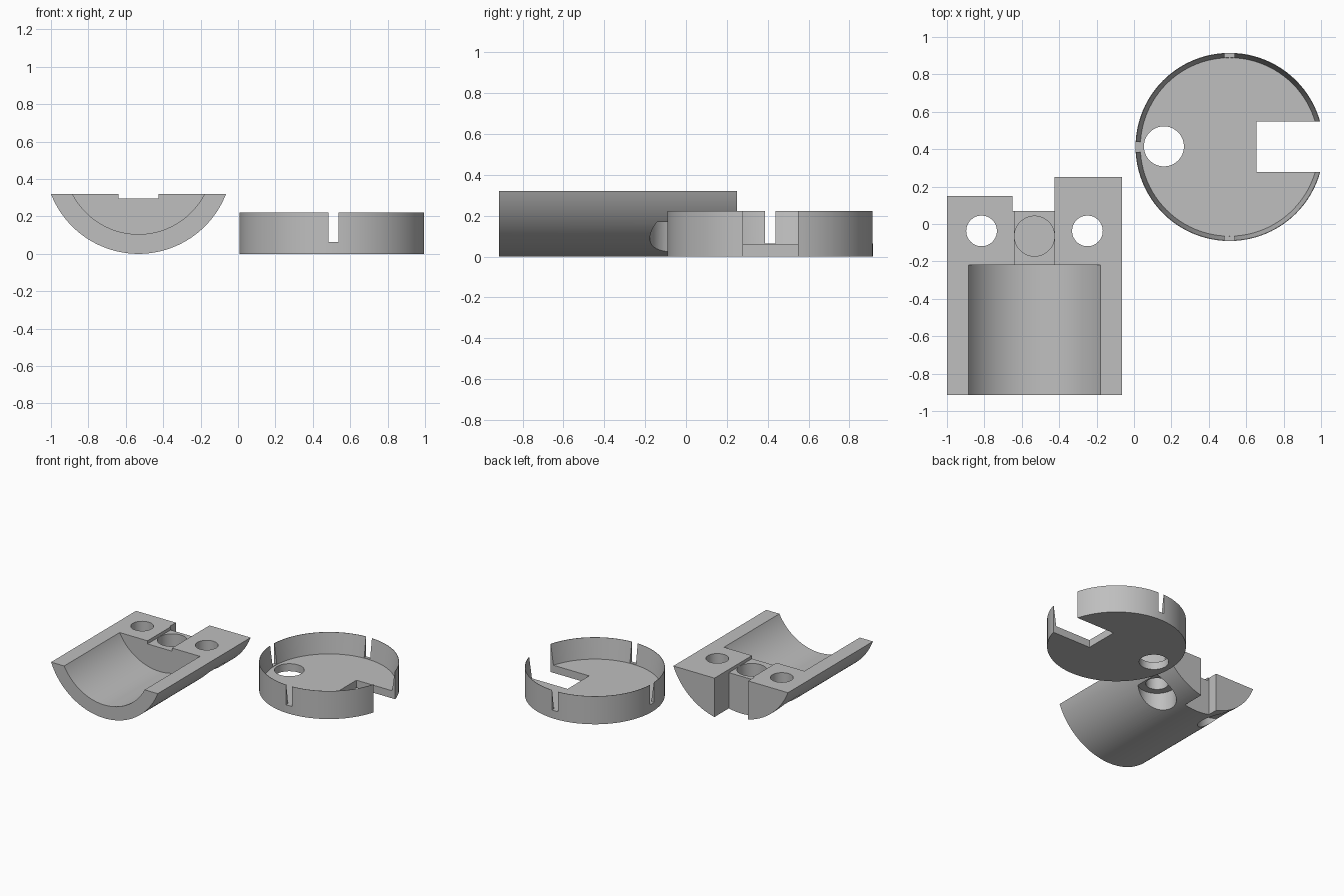
import bpy, bmesh, math
from mathutils import Matrix

if "Cube" in bpy.data.objects:
    bpy.data.objects.remove(bpy.data.objects["Cube"], do_unlink=True)

GREY = (0.52, 0.52, 0.52, 1.0)
mat = bpy.data.materials.new("plain_grey")
mat.use_nodes = True
mat.diffuse_color = GREY
mat.node_tree.nodes["Principled BSDF"].inputs["Base Color"].default_value = GREY


def make(name, bm):
    bmesh.ops.recalc_face_normals(bm, faces=bm.faces)
    mesh = bpy.data.meshes.new(name)
    bm.to_mesh(mesh)
    bm.free()
    mesh.materials.append(mat)
    obj = bpy.data.objects.new(name, mesh)
    bpy.context.collection.objects.link(obj)
    return obj


def box(x0, x1, y0, y1, z0, z1):
    bm = bmesh.new()
    size = Matrix.Diagonal((x1 - x0, y1 - y0, z1 - z0, 1))
    centre = Matrix.Translation(((x0 + x1) / 2, (y0 + y1) / 2, (z0 + z1) / 2))
    bmesh.ops.create_cube(bm, size=1, matrix=centre @ size)
    return make("box_cutter", bm)


def cylinder(name, x, y, z0, z1, r0, r1=None, sides=64):
    bm = bmesh.new()
    bmesh.ops.create_cone(bm, cap_ends=True, segments=sides, radius1=r0,
                          radius2=r0 if r1 is None else r1, depth=z1 - z0,
                          matrix=Matrix.Translation((x, y, (z0 + z1) / 2)))
    return make(name, bm)


def trough(name, radius, y0, y1, top):
    """Circular segment below a flat top, extruded along y."""
    bm = bmesh.new()
    half = math.acos((AXIS_Z - top) / radius)
    steps = 64
    angles = [half * (2 * i / steps - 1) for i in range(steps + 1)]
    ring = [bm.verts.new((CRADLE_X + radius * math.sin(a), y0,
                          AXIS_Z - radius * math.cos(a))) for a in angles]
    face = bm.faces.new(ring)
    moved = bmesh.ops.extrude_face_region(bm, geom=[face])["geom"]
    verts = [v for v in moved if isinstance(v, bmesh.types.BMVert)]
    bmesh.ops.translate(bm, verts=verts, vec=(0, y1 - y0, 0))
    return make(name, bm)


def cut(target, cutters):
    bpy.context.view_layer.objects.active = target
    for cutter in cutters:
        mod = target.modifiers.new("cut", 'BOOLEAN')
        mod.operation = 'DIFFERENCE'
        mod.solver = 'EXACT'
        mod.object = cutter
        bpy.ops.object.modifier_apply(modifier=mod.name)
        bpy.data.objects.remove(cutter, do_unlink=True)


def smooth(obj):
    bpy.ops.object.select_all(action='DESELECT')
    obj.select_set(True)
    bpy.context.view_layer.objects.active = obj
    bpy.ops.object.shade_smooth_by_angle(angle=math.radians(25))


# Half-round cradle with a wide bore
CRADLE_X, AXIS_Z, TOP = -0.532, 0.502, 0.32
cradle = trough("cradle", 0.502, -0.915, 0.25, TOP)
cutters = [
    trough("bore_cutter", 0.397, -1.0, -0.22, TOP + 0.05),
    box(-1.1, -0.64, 0.15, 0.4, -0.1, 0.5),          # shorter side block
    box(-0.65, -0.425, 0.07, 0.4, -0.1, 0.5),        # gap between the blocks
    box(-0.64, -0.425, -0.3, 0.2, 0.295, 0.5),       # shallow channel
    cylinder("pocket_cutter", CRADLE_X, -0.065, 0.19, 0.4, 0.107),
]
# Screw holes, widened from below
for x in (CRADLE_X - 0.283, CRADLE_X + 0.283):
    cutters.append(cylinder("screw_cutter", x, -0.037, -0.1, 0.5, 0.082))
    cutters.append(cylinder("screw_head_cutter", x, -0.037, -0.1, 0.17, 0.14))
cut(cradle, cutters)
smooth(cradle)

# Round cap with a thin tapered wall
CAP_X, CAP_Y, CAP_R, CAP_H, FLOOR = 0.511, 0.412, 0.503, 0.222, 0.06
cap = cylinder("round_cap", CAP_X, CAP_Y, 0, CAP_H, CAP_R, sides=96)
taper = 0.023 / (CAP_H - FLOOR)
cutters = [
    cylinder("cap_inside_cutter", CAP_X, CAP_Y, FLOOR, CAP_H + 0.01,
             0.477, 0.477 + taper * (CAP_H + 0.01 - FLOOR), sides=96),
    cylinder("cable_hole_cutter", 0.16, 0.415, -0.1, 0.2, 0.107),
    box(0.655, 1.2, 0.278, 0.549, -0.1, 0.4),        # side opening
    box(CAP_X - 0.026, CAP_X + 0.026, -0.2, 1.1, 0.064, 0.4),
    box(-0.1, CAP_X, CAP_Y - 0.026, CAP_Y + 0.026, 0.064, 0.4),
]
cut(cap, cutters)
smooth(cap)
